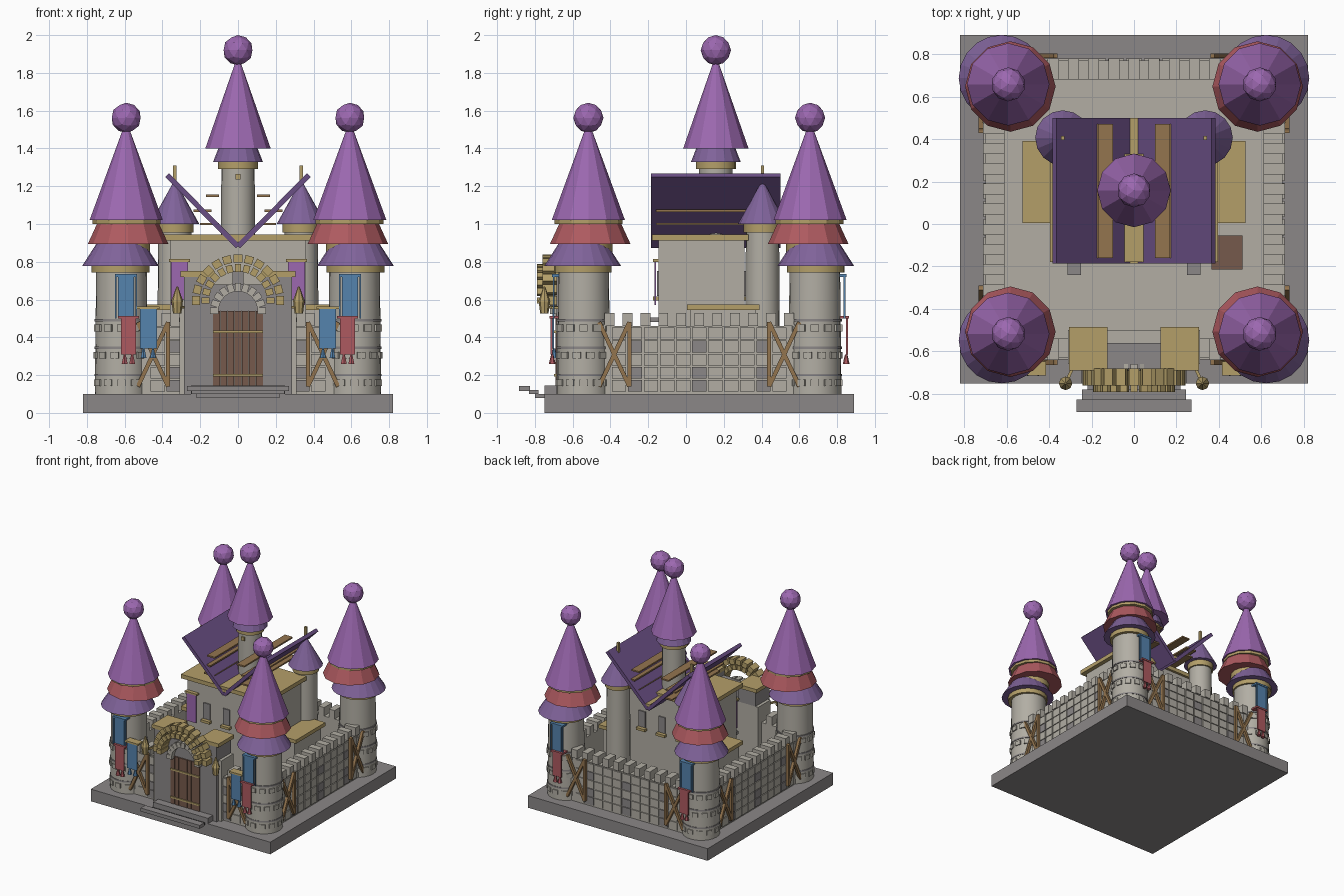
import bpy, math
from mathutils import Vector

if "Cube" in bpy.data.objects:
    bpy.data.objects.remove(bpy.data.objects["Cube"])

CY = 0.07  # centre of the walled square in y


def mat(name, hexcode):
    m = bpy.data.materials.new(name)
    rgb = [int(hexcode[i:i + 2], 16) / 255 for i in (0, 2, 4)]
    m.diffuse_color = [c / 12.92 if c < 0.04 else ((c + 0.055) / 1.055) ** 2.4 for c in rgb] + [1]
    m.use_nodes = True
    m.node_tree.nodes["Principled BSDF"].inputs["Base Color"].default_value = m.diffuse_color
    return m


LIGHT, DARK = mat("light_stone", "B2AEA4"), mat("dark_stone", "8B8787")
PURPLE, VIOLET, ROOF = mat("purple", "9C68B0"), mat("violet", "80639A"), mat("roof_purple", "6A4F84")
RED, GOLD = mat("red", "AE5A60"), mat("gold", "B49F69")
BROWN, WOOD, BLUE = mat("brown", "94754F"), mat("door_wood", "765A4C"), mat("blue", "5583AD")


def finish(name, m):
    o = bpy.context.object
    o.name = name
    o.data.materials.append(m)
    return o


def box(name, m, x0, x1, y0, y1, z0, z1):
    bpy.ops.mesh.primitive_cube_add(size=1, location=((x0 + x1) / 2, (y0 + y1) / 2, (z0 + z1) / 2))
    o = finish(name, m)
    o.scale = (abs(x1 - x0), abs(y1 - y0), abs(z1 - z0))
    return o


def cone(name, m, x, y, z0, z1, r0, r1, n=12, smooth=False):
    bpy.ops.mesh.primitive_cone_add(vertices=n, radius1=r0, radius2=r1, depth=z1 - z0,
                                    location=(x, y, (z0 + z1) / 2))
    if smooth:
        bpy.ops.object.shade_smooth_by_angle(angle=math.radians(35))
    return finish(name, m)


def ball(name, m, x, y, z, r):
    bpy.ops.mesh.primitive_ico_sphere_add(subdivisions=2, radius=r, location=(x, y, z))
    return finish(name, m)


def beam(name, m, p, q, w):
    p, q = Vector(p), Vector(q)
    bpy.ops.mesh.primitive_cube_add(size=1, location=(p + q) / 2)
    o = finish(name, m)
    o.scale = (w, w, (q - p).length)
    o.rotation_euler = (q - p).to_track_quat('Z', 'Y').to_euler()
    return o


def on_wall(side, u, d):
    """Map distance along a wall and distance outward to x, y."""
    return {"front": (u, CY - d), "back": (u, CY + d),
            "left": (-d, CY + u), "right": (d, CY + u)}[side]


def wall_box(name, m, side, u0, u1, d0, d1, z0, z1):
    a, b = on_wall(side, u0, d0), on_wall(side, u1, d1)
    return box(name, m, a[0], b[0], a[1], b[1], z0, z1)


# Base, courtyard and steps
box("base", DARK, -0.82, 0.82, -0.75, 0.89, 0, 0.1)
box("courtyard", LIGHT, -0.65, 0.65, -0.58, 0.72, 0.1, 0.12)
box("step_top", DARK, -0.27, 0.27, -0.885, -0.825, 0.115, 0.143)
box("step_middle", DARK, -0.245, 0.245, -0.83, -0.78, 0.1, 0.12)
box("step_low", DARK, -0.22, 0.22, -0.80, -0.74, 0.08, 0.1)
box("threshold", DARK, -0.25, 0.25, -0.75, -0.66, 0.1, 0.145)

# Curtain walls with merlons, facing blocks and cross braces
for side in ("front", "back", "left", "right"):
    wall_box("wall_" + side, LIGHT, side, -0.6, 0.6, 0.61, 0.7, 0.1, 0.46)
    for i in range(-5, 6):
        if side == "front" and abs(i) < 4:
            continue
        wall_box("merlon", LIGHT, side, i * 0.095 - 0.026, i * 0.095 + 0.026, 0.61, 0.71, 0.46, 0.53)
    for i in range(-5, 6):
        if side == "front" and abs(i) < 3:
            continue
        for k in range(5):
            dark = i in (-4, 0, 4) and k in (0, 1, 3)
            wall_box("facing_block", DARK if dark else LIGHT, side, i * 0.085 - 0.038,
                     i * 0.085 + 0.038, 0.7, 0.708, 0.112 + k * 0.069, 0.175 + k * 0.069)
    for s in (-1, 1):
        a, b = s * 0.37, s * 0.53
        for (u, z), (v, w) in (((a, .14), (b, .48)), ((b, .14), (a, .48)), ((a, .14), (a, .48))):
            beam("brace", BROWN, (*on_wall(side, u, .722), z), (*on_wall(side, v, .722), w), 0.022)

# Corner towers
for sx in (-1, 1):
    for sy in (-1, 1):
        def at(d):
            return sx * d, CY + sy * (d - 0.005)
        cone("corner_tower", LIGHT, *at(0.617), 0.1, 0.75, 0.141, 0.134, 24, True)
        for z in (0.2, 0.345, 0.49):
            cone("tower_band", DARK, *at(0.617), z - 0.006, z + 0.006, 0.143, 0.143, 24, True)
        for k in range(36):  # raised stones
            t = (k % 12) * math.pi / 6 + (k // 12) * 0.26
            x, y = at(0.617)
            z = 0.16 + (k // 12) * 0.145
            o = box("tower_stone", LIGHT, -0.006, 0.006, -0.022, 0.022, z - 0.018, z + 0.018)
            o.location.x, o.location.y = x + 0.14 * math.cos(t), y + 0.14 * math.sin(t)
            o.rotation_euler.z = t
        cone("tower_collar", GOLD, *at(0.622), 0.742, 0.778, 0.153, 0.153, 20, True)
        cone("lower_skirt", VIOLET, *at(0.622), 0.778, 0.9, 0.203, 0.125, 20)
        cone("upper_drum", GOLD, *at(0.6), 0.85, 1.02, 0.135, 0.135, 16, True)
        cone("red_skirt", RED, *at(0.582), 0.895, 1.01, 0.213, 0.16, 12)
        cone("roof_collar", GOLD, *at(0.59), 1.0, 1.022, 0.18, 0.18, 12)
        cone("tower_roof", PURPLE, *at(0.592), 1.02, 1.5, 0.194, 0.018, 12)
        ball("tower_ball", PURPLE, *at(0.592), 1.562, 0.08)

        # Hanging banners on the outer faces
        side = "front" if sy < 0 else "back"
        for nm, m, u0, u1, d, z0, z1 in (("blue_banner", BLUE, .55, .635, .765, .5, .72),
                                         ("red_banner", RED, .54, .62, .778, .31, .5),
                                         ("low_banner", BLUE, .43, .52, .768, .34, .55)):
            if nm == "low_banner" and sy > 0:
                continue
            wall_box(nm, m, side, sx * u0, sx * u1, d, d + 0.009, z0, z1)
            rod = GOLD if nm == "low_banner" else m
            wall_box("banner_rod", rod, side, sx * (u0 - .015), sx * (u1 + .015), d - .05, d + .014, z1, z1 + .014)
            if nm != "blue_banner":
                for u in (u0 + 0.02, u1 - 0.02):
                    cone("tassel", m, *on_wall(side, sx * u, d), z0 - 0.05, z0, 0.018, 0.006, 6)
            else:
                for u in (u0 - 0.012, u1 + 0.012):
                    wall_box("banner_frame", m, side, sx * u - .004, sx * u + .004, d, d + .01, z0, z1)

# Gatehouse
box("gate_core", LIGHT, -0.31, 0.31, -0.66, -0.5, 0.1, 0.6)
for s in (-1, 1):
    box("gate_pillar", DARK, s * 0.13, s * 0.285, -0.685, -0.5, 0.1, 0.72)
    box("gate_pillar_cap", GOLD, s * 0.125, s * 0.305, -0.69, -0.485, 0.72, 0.75)
    # Lanterns
    cone("lantern", GOLD, s * 0.322, -0.75, 0.525, 0.59, 0.022, 0.03, 8)
    cone("lantern_top", GOLD, s * 0.322, -0.75, 0.59, 0.67, 0.032, 0.004, 8)
    beam("lantern_arm", GOLD, (s * 0.322, -0.75, 0.56), (s * 0.28, -0.66, 0.56), 0.014)
box("gate_lintel", DARK, -0.14, 0.14, -0.68, -0.56, 0.54, 0.68)
for i in range(7):
    x = (i - 3) * 0.038
    box("door_plank", WOOD, x - 0.0175, x + 0.0175, -0.69, -0.65, 0.145, 0.54)
for z in (0.2, 0.43):
    box("door_strap", GOLD, -0.133, 0.133, -0.698, -0.66, z - 0.007, z + 0.007)


def arch(name, m, n, r, w, h, y0, y1, zc):
    for i in range(n):
        t = math.pi * i / (n - 1)
        o = box(name, m, -w / 2, w / 2, y0, y1, -h / 2, h / 2)
        o.location.x, o.location.z = r * math.cos(t), zc + r * math.sin(t)
        o.rotation_euler.y = math.pi / 2 - t


arch("arch_outer", GOLD, 13, 0.222, 0.045, 0.042, -0.76, -0.68, 0.595)
arch("arch_inner", GOLD, 13, 0.172, 0.034, 0.04, -0.79, -0.69, 0.595)
arch("arch_stone", LIGHT, 11, 0.125, 0.034, 0.045, -0.72, -0.66, 0.54)

# Keep
box("keep", LIGHT, -0.36, 0.36, -0.145, 0.31, 0.1, 0.915)
box("keep_cornice", GOLD, -0.395, 0.395, -0.18, 0.33, 0.912, 0.945)
for y, s in ((-0.145, -1), (0.31, 1)):
    for x in (-0.18, 0, 0.18):
        box("keep_window", DARK, x - 0.03, x + 0.03, y, y + s * 0.009, 0.62, 0.75)
        box("window_sill", GOLD, x - 0.04, x + 0.04, y, y + s * 0.03, 0.595, 0.615)
for s in (-1, 1):
    box("annex", LIGHT, s * 0.34, s * 0.5, 0.02, 0.37, 0.1, 0.545)
    box("annex_roof", GOLD, s * 0.35, s * 0.525, 0.005, 0.39, 0.545, 0.575)
    box("keep_banner", PURPLE, s * 0.265, s * 0.355, -0.168, -0.16, 0.57, 0.8)
    box("keep_banner_rod", GOLD, s * 0.255, s * 0.365, -0.175, -0.145, 0.8, 0.814)
    box("corbel", DARK, s * 0.25, s * 0.312, -0.24, -0.145, 0.48, 0.505)

    # Rear turrets
    x, y = s * 0.335, 0.405
    cone("turret", LIGHT, x, y, 0.1, 0.97, 0.093, 0.088, 20, True)
    cone("turret_collar", GOLD, x, y, 0.955, 1.0, 0.1, 0.1, 20, True)
    cone("turret_roof", VIOLET, x, y, 1.0, 1.22, 0.13, 0.008, 16)
    box("turret_post", GOLD, x - 0.009, x + 0.009, y - 0.009, y + 0.009, 1.2, 1.31)

    # Upturned roof wings and boards lying across them
    o = box("roof_wing", ROOF, -0.265, 0.265, -0.185, 0.5, -0.014, 0.014)
    o.location.x, o.location.z = s * 0.188, 1.07
    o.rotation_euler.y = -s * math.atan2(0.37, 0.367)
    for x0, x1, z in ((0.1, 0.17, 1.15), (0.14, 0.235, 1.07), (0.1, 0.2, 1.0)):
        box("roof_board", BROWN, s * x0, s * x1, -0.16, 0.47, z - 0.006, z + 0.006)
box("roof_valley", GOLD, -0.02, 0.02, -0.185, 0.5, 0.905, 0.925)

# Central tower
cone("central_tower", LIGHT, 0, 0.158, 0.5, 1.3, 0.094, 0.088, 20, True)
cone("central_collar", GOLD, 0, 0.158, 1.29, 1.328, 0.106, 0.106, 20, True)
cone("central_skirt", VIOLET, 0, 0.158, 1.328, 1.41, 0.132, 0.1, 16)
cone("central_roof", PURPLE, 0, 0.158, 1.4, 1.85, 0.173, 0.016, 12)
ball("central_ball", PURPLE, 0, 0.158, 1.92, 0.08)
box("central_window", GOLD, -0.014, 0.014, 0.06, 0.075, 1.235, 1.265)

# Crate in the yard
box("crate", WOOD, 0.365, 0.51, -0.215, -0.055, 0.12, 0.27)
